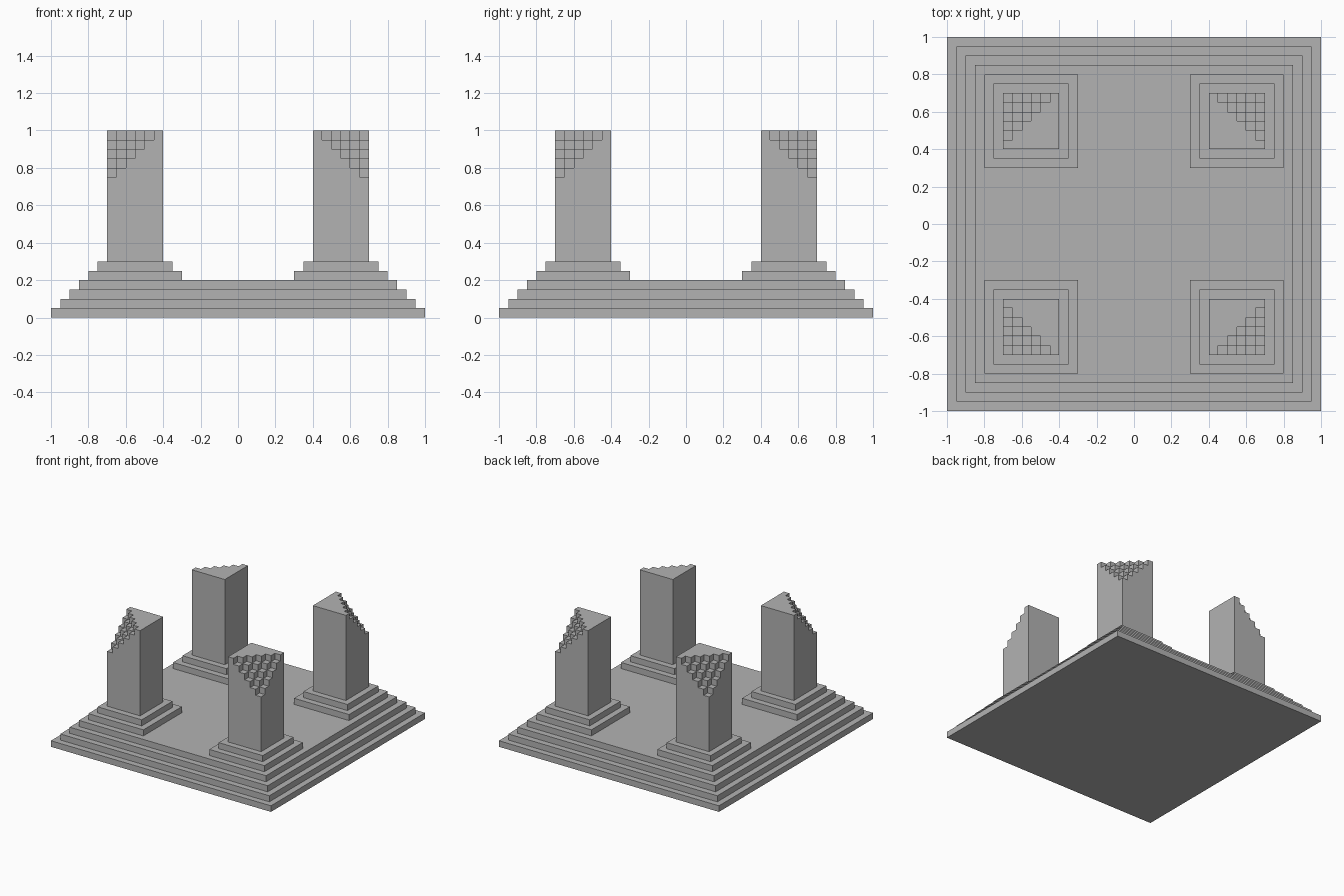
import bpy
import bmesh
from mathutils import Vector

cube = bpy.data.objects.get("Cube")
if cube:
    bpy.data.objects.remove(cube, do_unlink=True)

STEP = 0.05   # riser height, tread depth and notch size
N = 6         # notch cells across a pillar

stone = bpy.data.materials.new("grey stone")
stone.use_nodes = True
stone.diffuse_color = (0.45, 0.45, 0.45, 1)
stone.node_tree.nodes["Principled BSDF"].inputs["Base Color"].default_value = (0.45, 0.45, 0.45, 1)


def finish(bm, name, mirrored=False):
    bmesh.ops.recalc_face_normals(bm, faces=bm.faces)
    mesh = bpy.data.meshes.new(name)
    bm.to_mesh(mesh)
    bm.free()
    mesh.materials.append(stone)
    obj = bpy.data.objects.new(name, mesh)
    bpy.context.scene.collection.objects.link(obj)
    if mirrored:
        mod = obj.modifiers.new("four corners", 'MIRROR')
        mod.use_axis = (True, True, False)
        mod.use_mirror_merge = False
    return obj


def stepped_block(name, centre, half, z, steps, floor, mirrored=False):
    """Square steps that shrink by one tread per riser."""
    bm = bmesh.new()
    rings = []
    for s in range(steps):
        h = half - s * STEP
        for level in (s, s + 1):
            rings.append([bm.verts.new((centre + sx * h, centre + sy * h, z + level * STEP))
                          for sx, sy in ((-1, -1), (1, -1), (1, 1), (-1, 1))])
    for low, high in zip(rings, rings[1:]):
        for i in range(4):
            j = (i + 1) % 4
            bm.faces.new((low[i], low[j], high[j], high[i]))
    bm.faces.new(rings[-1])
    if floor:
        bm.faces.new(rings[0][::-1])
    return finish(bm, name, mirrored)


def notched_pillar(name, outer, base, top):
    """Square shaft whose outer top corner is cut away in cubic notches."""
    bm = bmesh.new()
    solid = {(i, j, k) for i in range(N) for j in range(N) for k in range(N)
             if i + j + k >= N - 1}

    def corner(c):
        z = base if c[2] == N else top - c[2] * STEP
        return Vector((outer - c[0] * STEP, outer - c[1] * STEP, z))

    for cell in solid:
        for axis in range(3):
            for side in (0, 1):
                near = list(cell)
                near[axis] += 2 * side - 1
                if tuple(near) in solid or near[2] == N:
                    continue
                u, v = (axis + 1) % 3, (axis + 2) % 3
                quad = []
                for du, dv in ((0, 0), (1, 0), (1, 1), (0, 1)):
                    c = list(cell)
                    c[axis] += side
                    c[u] += du
                    c[v] += dv
                    quad.append(bm.verts.new(corner(c)))
                bm.faces.new(quad)
    # Weld the cells and join coplanar faces
    bmesh.ops.remove_doubles(bm, verts=bm.verts, dist=0.001)
    bmesh.ops.recalc_face_normals(bm, faces=bm.faces)
    bmesh.ops.dissolve_limit(bm, angle_limit=0.01, verts=bm.verts, edges=bm.edges)
    return finish(bm, name, mirrored=True)


# Stepped platform, corner plinths and notched pillars
stepped_block("platform", 0, 1.0, 0, 4, floor=True)
stepped_block("plinths", 0.55, 0.25, 0.2, 2, floor=False, mirrored=True)
notched_pillar("pillars", 0.7, 0.3, 1.0)
